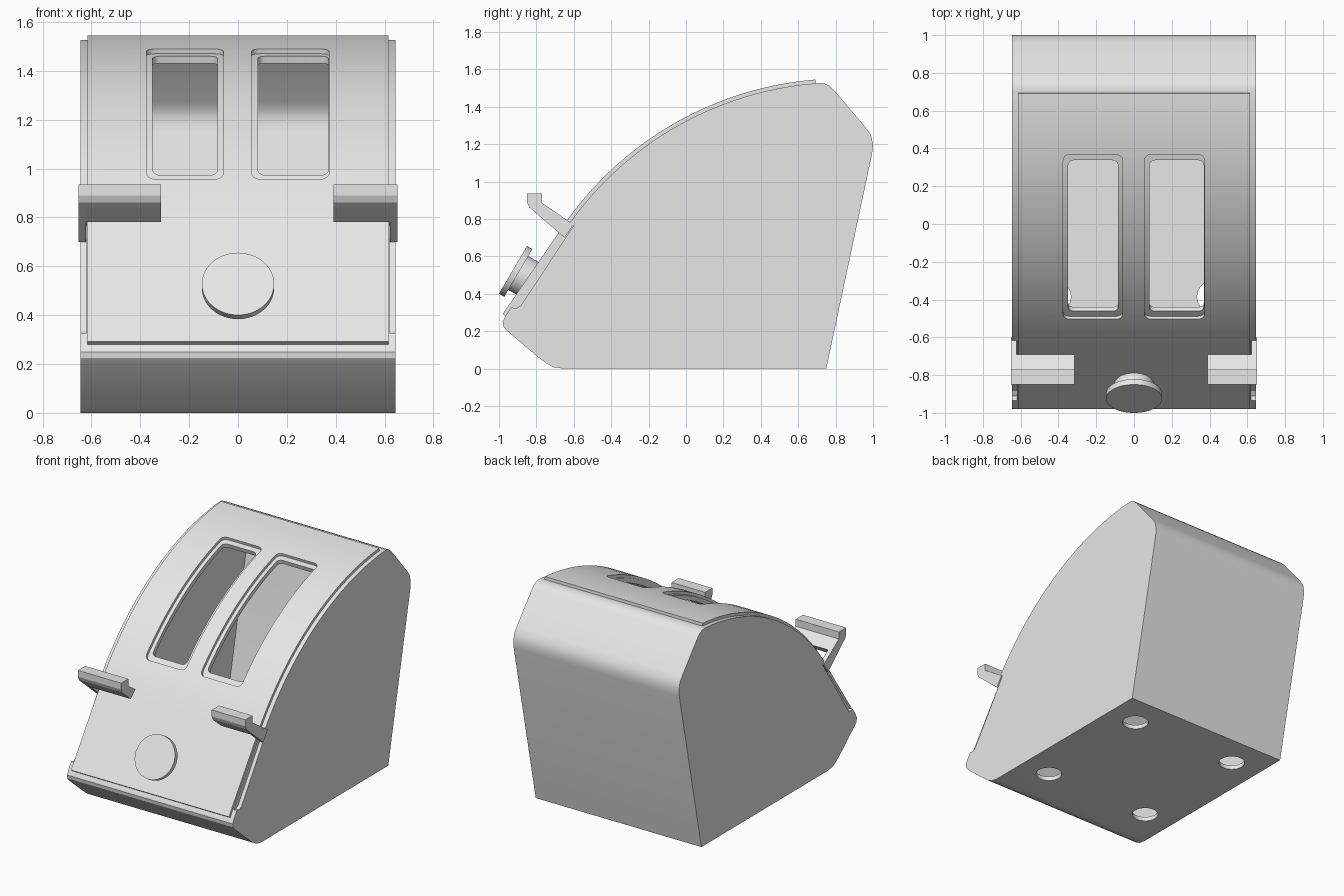
import bpy, bmesh, math
from mathutils import Vector, Matrix

if "Cube" in bpy.data.objects:
    bpy.data.objects.remove(bpy.data.objects["Cube"], do_unlink=True)

mat = bpy.data.materials.new("light grey")
mat.use_nodes = True
GREY = (0.8, 0.8, 0.8, 1)
mat.diffuse_color = GREY
mat.node_tree.nodes["Principled BSDF"].inputs["Base Color"].default_value = GREY

CY, CZ = 0.837, -0.259          # centre of the curved face
R_BODY, R_PLATE = 1.79, 1.81


def arc(r, a0, a1, n=24):
    """Points (y, z) on the curved face; angle in degrees from vertical to the front."""
    ts = [math.radians(a0 + (a1 - a0) * i / n) for i in range(n + 1)]
    return [(CY - r * math.sin(t), CZ + r * math.cos(t)) for t in ts]


def inset(pts, d):
    """Offset a counterclockwise outline inward by d."""
    out = []
    for i, p in enumerate(pts):
        p = Vector(p)
        a = (p - Vector(pts[i - 1])).normalized()
        b = (Vector(pts[(i + 1) % len(pts)]) - p).normalized()
        na, nb = Vector((-a.y, a.x)), Vector((-b.y, b.x))
        out.append(tuple(p + (na + nb) * d / (1 + na.dot(nb))))
    return out


def finish(name, bm):
    bmesh.ops.recalc_face_normals(bm, faces=bm.faces)
    me = bpy.data.meshes.new(name)
    bm.to_mesh(me)
    bm.free()
    ob = bpy.data.objects.new(name, me)
    me.materials.append(mat)
    bpy.context.collection.objects.link(ob)
    return ob


def extrude(name, pts, x0, x1, round_ends=0):
    """Extrude a (y, z) outline along x; optionally round the radial end edges."""
    bm = bmesh.new()
    f = bm.faces.new([bm.verts.new((x0, y, z)) for y, z in pts])
    r = bmesh.ops.extrude_face_region(bm, geom=[f])
    vs = [g for g in r["geom"] if isinstance(g, bmesh.types.BMVert)]
    bmesh.ops.translate(bm, vec=(x1 - x0, 0, 0), verts=vs)
    if round_ends:
        def radial(e):
            a, b = (v.co for v in e.verts)
            d, m = b - a, (a + b) / 2 - Vector((0, CY, CZ))
            m.x = 0
            return abs(d.x) < 1e-5 and abs(d.normalized().dot(m.normalized())) > 0.99
        bmesh.ops.bevel(bm, geom=[e for e in bm.edges if radial(e)], offset=round_ends,
                        segments=4, profile=0.5, affect='EDGES')
    return finish(name, bm)


def cylinder(name, r, depth, matrix, n=48):
    bm = bmesh.new()
    bmesh.ops.create_cone(bm, cap_ends=True, segments=n, radius1=r, radius2=r,
                          depth=depth, matrix=matrix)
    return finish(name, bm)


def cut(ob, cutter):
    m = ob.modifiers.new("cut", 'BOOLEAN')
    m.operation, m.solver, m.object = 'DIFFERENCE', 'EXACT', cutter
    bpy.context.view_layer.objects.active = ob
    bpy.ops.object.modifier_apply(modifier=m.name)
    bpy.data.objects.remove(cutter, do_unlink=True)


def smooth(ob):
    bpy.ops.object.select_all(action='DESELECT')
    ob.select_set(True)
    bpy.context.view_layer.objects.active = ob
    bpy.ops.object.shade_smooth_by_angle(angle=math.radians(25))


# Hollow body shell
outline = arc(R_BODY, 4.35, 57) + [
    (-0.963, 0.285), (-0.98, 0.25), (-0.976, 0.225), (-0.96, 0.205), (-0.79, 0.06),
    (-0.75, 0.03), (-0.71, 0.008), (-0.66, 0), (0.75, 0), (0.995, 1.15), (1.0, 1.2),
    (0.988, 1.25), (0.96, 1.29), (0.79, 1.49), (0.765, 1.513), (0.735, 1.526)]
body = extrude("body", outline, -0.645, 0.645)
cut(body, extrude("cavity", inset(outline, 0.03), -0.605, 0.605))

# Raised curved cover plate
plate = extrude("cover_plate",
                arc(R_PLATE, 4.6, 57) + [(-0.98, 0.292), (-0.96, 0.277)]
                + arc(R_BODY - 0.003, 57, 4.6), -0.615, 0.615)

# Bread slots: wide opening in the plate, narrower hole in the shell
for x0, x1 in ((-0.375, -0.06), (0.055, 0.373)):
    cut(plate, extrude("slot_rim", arc(1.9, 15, 47.8, 1) + arc(1.6, 47.8, 15, 1),
                       x0, x1, 0.035))
    cut(body, extrude("slot_hole", arc(1.9, 16.2, 46.5, 1) + arc(1.6, 46.5, 16.2, 1),
                      x0 + 0.026, x1 - 0.024 if x0 < 0 else x1 - 0.003, 0.03))

# Lever grooves along the front side edges
groove = [(-1.02, 0.36), (-0.95, 0.33), (-0.91, 0.322), (-0.885, 0.335),
          (-0.60, 0.765), (-0.68, 0.85)]
for s in (-1, 1):
    cut(body, extrude("groove", groove, s * 0.62, s * 0.7))

# Foot holes in the base
for x in (-0.42, 0.42):
    for y in (-0.385, 0.515):
        cut(body, cylinder("foot_hole", 0.086, 0.2, Matrix.Translation((x, y, 0)), 32))

# Levers: arm riding in the groove and a finger bar
grip = [(-0.85, 0.935), (-0.85, 0.89), (-0.838, 0.862), (-0.81, 0.838)]
top = [(-0.77, 0.885), (-0.77, 0.935)]
for side, s, inner in (("right", -1, 0.315), ("left", 1, 0.39)):
    extrude(side + "_lever_arm", grip + [(-0.65, 0.70), (-0.60, 0.77)] + top,
            s * 0.622, s * 0.652)
    extrude(side + "_lever_bar", grip + [(-0.742, 0.782), (-0.69, 0.832)] + top,
            s * inner, s * 0.65)

# Round push button on a short stem
normal = Vector((0, -0.86, 0.507))
turn = normal.to_track_quat('Z', 'Y').to_matrix().to_4x4()
face = Vector((0, -0.925, 0.528))
button = cylinder("button", 0.148, 0.033, Matrix.Translation(face - normal * 0.0165) @ turn)
stem = cylinder("button_stem", 0.105, 0.1, Matrix.Translation(face - normal * 0.075) @ turn)

for ob in (body, plate, button, stem):
    smooth(ob)
